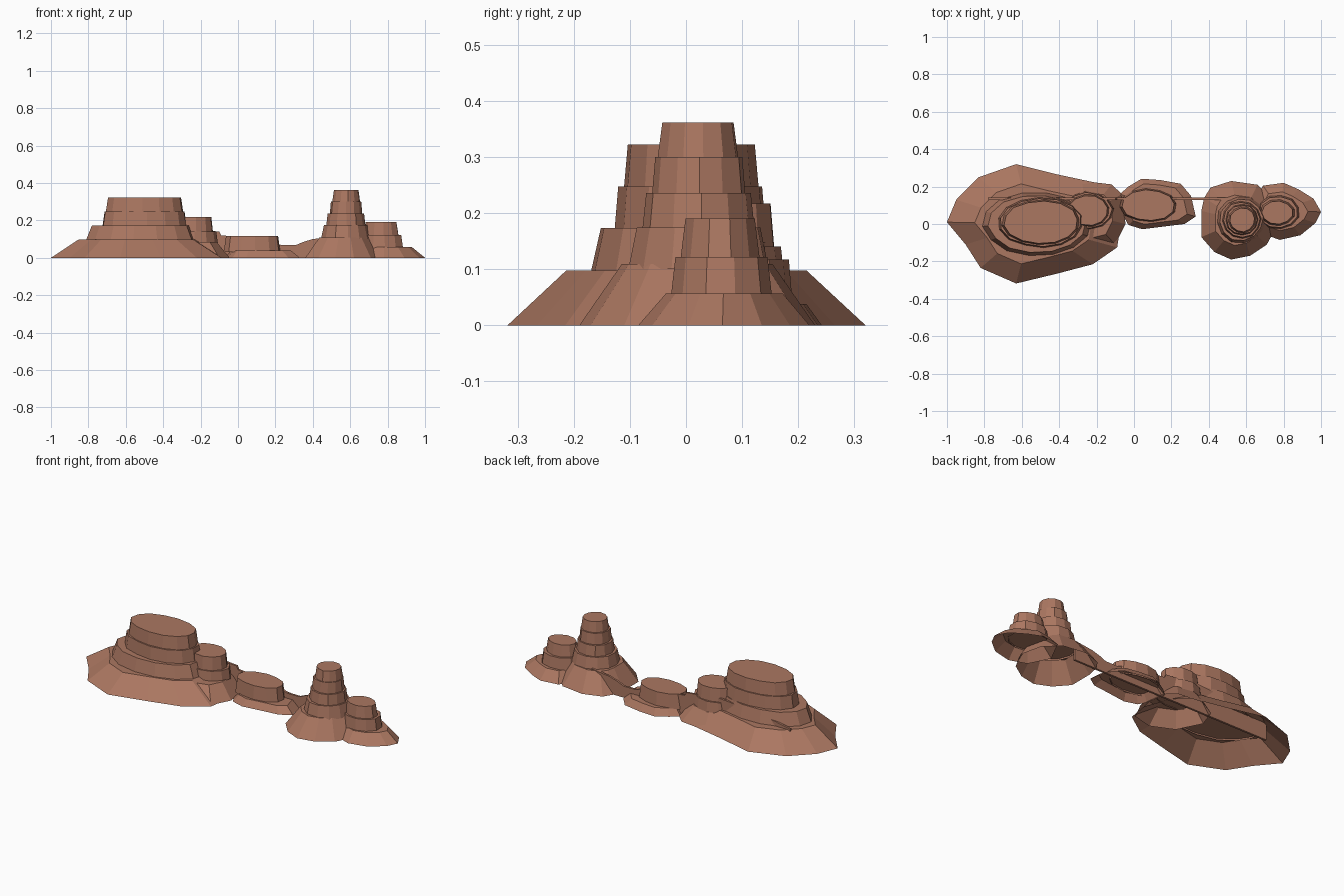
import bpy, bmesh, math, random

random.seed(4)
rock = bpy.data.materials.new("red_sandstone")
rock.diffuse_color = (0.41, 0.185, 0.12, 1)


def finish(bm, name):
    me = bpy.data.meshes.new(name)
    bm.to_mesh(me)
    bm.free()
    me.materials.append(rock)
    ob = bpy.data.objects.new(name, me)
    bpy.context.collection.objects.link(ob)
    return ob


def loft(name, rings):
    """Skin equal-sized rings from bottom to top, cap the top, leave the base open."""
    bm = bmesh.new()
    loops = [[bm.verts.new(p) for p in r] for r in rings]
    n = len(loops[0])
    for a, b in zip(loops, loops[1:]):
        for i in range(n):
            j = (i + 1) % n
            bm.faces.new((a[i], a[j], b[j], b[i]))
    bm.faces.new(loops[-1])
    return finish(bm, name)


def skirt(name, outline, centre, scale, height):
    """Sloping scree apron with a flat shelf on top."""
    cx, cy = centre
    base = [(x, y, 0) for x, y in outline]
    top = [(cx + (x - cx) * scale, cy + (y - cy) * scale, height) for x, y in outline]
    return loft(name, [base, top])


def tiers(name, sides, steps):
    """Stacked cliff bands: (x0, x1, y0, y1, z0, z1, taper) per band."""
    for k, (x0, x1, y0, y1, z0, z1, taper) in enumerate(steps):
        cx, cy, rx, ry = (x0 + x1) / 2, (y0 + y1) / 2, (x1 - x0) / 2, (y1 - y0) / 2
        turn = random.uniform(0, 0.3)
        jit = [random.uniform(0.97, 1.03) for _ in range(sides)]

        def ring(s, z):
            return [(cx + rx * s * j * math.cos(turn + math.tau * i / sides),
                     cy + ry * s * j * math.sin(turn + math.tau * i / sides), z)
                    for i, j in enumerate(jit)]
        loft(f"{name}_band_{k + 1}", [ring(1, z0), ring(taper, z1)])


# Large mesa on the left
skirt("mesa_scree",
      [(-1, 0.01), (-0.9, -0.11), (-0.82, -0.235), (-0.63, -0.318), (-0.41, -0.265),
       (-0.22, -0.215), (-0.09, -0.125), (-0.07, 0.0), (-0.13, 0.15), (-0.2, 0.22),
       (-0.41, 0.265), (-0.63, 0.32), (-0.83, 0.25), (-0.95, 0.13)],
      (-0.55, 0), 0.67, 0.098)
tiers("mesa", 14, [
    (-0.81, -0.22, -0.175, 0.175, 0.09, 0.173, 0.89),
    (-0.725, -0.27, -0.127, 0.145, 0.165, 0.247, 0.95),
    (-0.705, -0.285, -0.112, 0.130, 0.24, 0.322, 0.94)])

# Shoulder butte beside the mesa
skirt("shoulder_scree",
      [(-0.42, 0.06), (-0.35, -0.08), (-0.22, -0.14), (-0.10, -0.11), (-0.045, 0.0),
       (-0.065, 0.16), (-0.12, 0.212), (-0.28, 0.23), (-0.38, 0.17)],
      (-0.25, 0.05), 0.66, 0.085)
tiers("shoulder", 12, [
    (-0.38, -0.11, -0.03, 0.175, 0.08, 0.14, 0.94),
    (-0.36, -0.13, -0.015, 0.16, 0.135, 0.217, 0.92)])

# Low butte in the middle
skirt("low_scree",
      [(-0.075, 0.16), (-0.055, 0.04), (-0.03, -0.005), (0.045, -0.028), (0.17, -0.012),
       (0.27, 0.0), (0.33, 0.04), (0.305, 0.15), (0.25, 0.215), (0.14, 0.235),
       (0.04, 0.242), (-0.03, 0.2)],
      (0.1, 0.105), 0.8, 0.038)
tiers("low", 12, [(-0.075, 0.23, 0.01, 0.19, 0.03, 0.117, 0.92)])

# Tall spire on the right
skirt("spire_scree",
      [(0.36, 0.07), (0.36, -0.07), (0.43, -0.15), (0.52, -0.19), (0.62, -0.17),
       (0.71, -0.11), (0.77, 0.0), (0.74, 0.13), (0.66, 0.21), (0.52, 0.23),
       (0.41, 0.195), (0.375, 0.14)],
      (0.57, 0.02), 0.64, 0.109)
tiers("spire", 12, [
    (0.44, 0.705, -0.105, 0.15, 0.1, 0.174, 0.88),
    (0.47, 0.68, -0.08, 0.125, 0.17, 0.236, 0.93),
    (0.49, 0.665, -0.062, 0.108, 0.23, 0.300, 0.93),
    (0.502, 0.655, -0.05, 0.094, 0.295, 0.361, 0.88)])

# Small butte beside the spire
skirt("side_scree",
      [(0.62, 0.07), (0.68, -0.05), (0.78, -0.085), (0.89, -0.06), (0.97, 0.005),
       (1.0, 0.065), (0.96, 0.135), (0.88, 0.185), (0.8, 0.22), (0.69, 0.205)],
      (0.78, 0.07), 0.68, 0.057)
tiers("side", 11, [
    (0.655, 0.885, -0.03, 0.155, 0.05, 0.122, 0.91),
    (0.672, 0.86, -0.01, 0.132, 0.115, 0.19, 0.87)])

# Thin jagged ridge joining the buttes
profile = [(-0.78, 0.0), (-0.78, 0.105), (-0.68, 0.125), (-0.5, 0.15), (-0.3, 0.165),
           (-0.16, 0.145), (-0.1, 0.14), (-0.09, 0.12), (0.02, 0.11), (0.15, 0.1),
           (0.23, 0.068), (0.31, 0.068), (0.35, 0.085), (0.40, 0.1), (0.52, 0.115),
           (0.52, 0.0)]
bm = bmesh.new()
face = bm.faces.new([bm.verts.new((x, 0.129, z)) for x, z in profile])
new = bmesh.ops.extrude_face_region(bm, geom=[face])["geom"]
bmesh.ops.translate(bm, vec=(0, 0.012, 0),
                    verts=[v for v in new if isinstance(v, bmesh.types.BMVert)])
bmesh.ops.recalc_face_normals(bm, faces=bm.faces)
finish(bm, "connecting_ridge")
